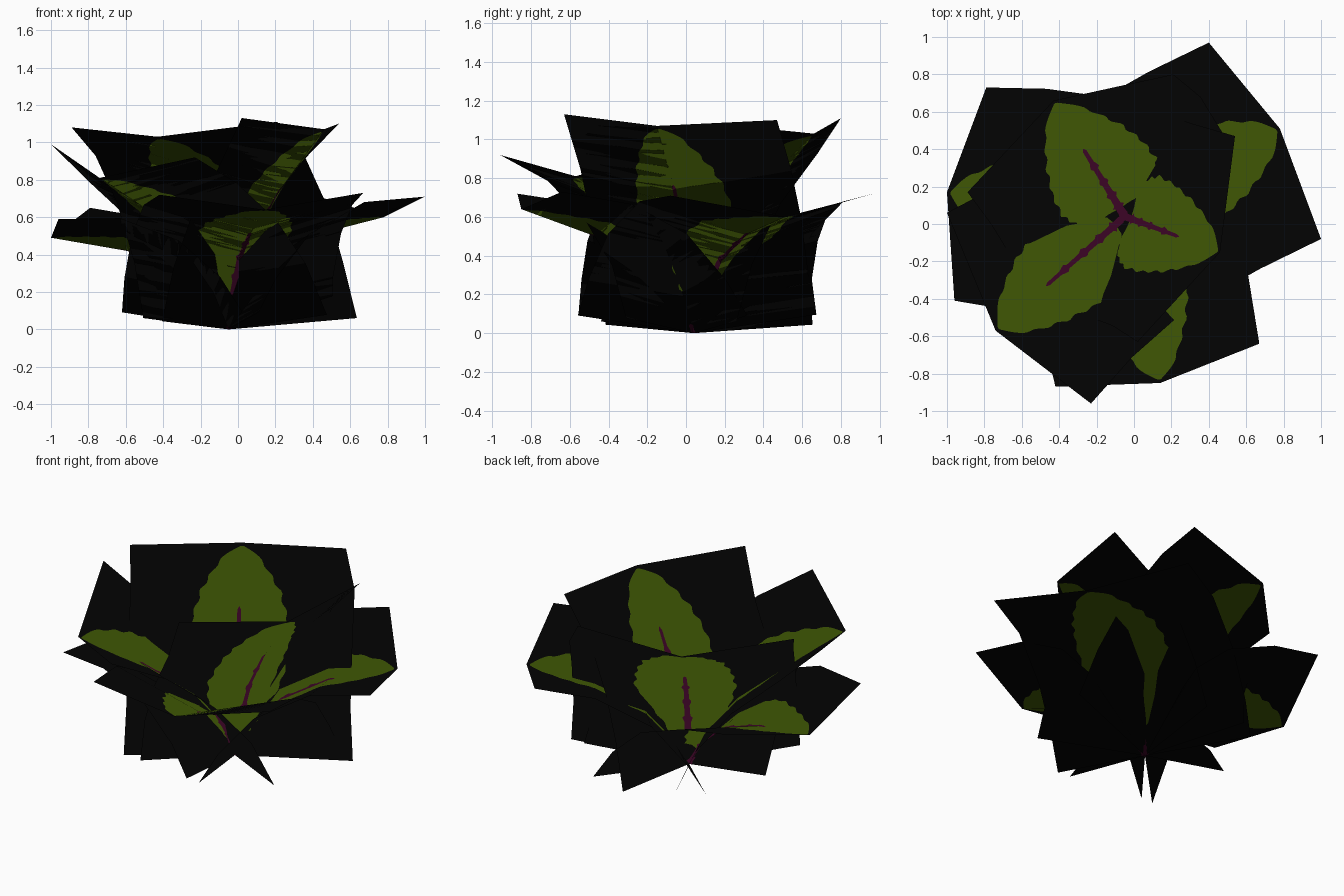
import bpy, bmesh, math
from mathutils import Vector

if "Cube" in bpy.data.objects:
    bpy.data.objects.remove(bpy.data.objects["Cube"])


def material(name, rgb):
    m = bpy.data.materials.new(name)
    m.diffuse_color = (*rgb, 1)
    m.use_nodes = True
    m.node_tree.nodes["Principled BSDF"].inputs["Base Color"].default_value = m.diffuse_color
    return m


MATS = [material("black backing", (0.001, 0.001, 0.001)),
        material("leaf green", (0.050, 0.097, 0.0015)),
        material("vein maroon", (0.046, 0.0015, 0.019))]

ROOT = Vector((-0.05, 0.04, 0))   # all cards meet here
Z = Vector((0, 0, 1))
VEIN_END, LEAF_START = 0.68, 0.13

# tip centre, tip left and right corners, fold line as (radius, height),
# half widths (left, right) at the base and along the middle
CARDS = {
    "upper_leaf_back": ((-.43, .66, 1.03), (-.89, .17, 1.08), (.21, .80, 1.11),
                        ((.10, .28), (.26, .57), (.46, .80)), (.64, .70), (.63, .68)),
    "upper_leaf_left": ((-.74, -.57, .81), (-.23, -.96, .92), (-1.0, .06, .99),
                        ((.12, .25), (.30, .45), (.56, .63)), (.61, .61), (.59, .59)),
    "upper_leaf_right": ((.46, -.15, 1.07), (.54, .47, 1.10), (.02, -.63, 1.13),
                         ((.07, .28), (.16, .52), (.29, .74)), (.59, .55), (.59, .57)),
    "lower_leaf_right": ((.78, .51, .60), (.40, .97, .72), (1.0, -.08, .71),
                         ((.10, .17), (.27, .37), (.55, .51)), (.60, .60), (.61, .60)),
    "lower_leaf_front": ((.14, -.85, .64), (.67, -.64, .73), (-.42, -.87, .72),
                         ((.10, .17), (.27, .37), (.52, .50)), (.60, .55), (.58, .56)),
    "lower_leaf_left": ((-1.0, .17, .49), (-.96, -.41, .59), (-.79, .73, .65),
                        ((.10, .16), (.28, .32), (.55, .42)), (.58, .66), (.58, .62)),
}


def lerp_table(table, t):
    for (a, p), (b, q) in zip(table, table[1:]):
        if t <= b:
            return p + (q - p) * (t - a) / (b - a)
    return table[-1][1]


# Half width of the leaf, as a share of the card's half width
OUTLINE = [(0, .01), (LEAF_START, .01), (.20, .22), (.32, .38), (.46, .45), (.60, .43),
           (.75, .35), (.87, .24), (.95, .13), (.985, .01), (1, .01)]


def leaf_width(t):
    w = lerp_table(OUTLINE, t)
    return w + (0.014 * math.sin(t * 70) if w > .1 else 0)


def vein_width(t):
    if t > VEIN_END:
        return .003
    return .016 + .02 * (1 - t / VEIN_END) + .025 * max(0, math.sin(t * 48)) ** 6


def card_rows(tip, left, right, fold, base_half, mid_half):
    """Rows (left, fold, right) of the V-folded, arched card."""
    tip, left, right = Vector(tip), Vector(left), Vector(right)
    out = Vector((tip.x - ROOT.x, tip.y - ROOT.y, 0))
    reach = out.length
    out.normalize()
    side = Z.cross(out)
    path = [(0, 0), *fold, (reach, tip.z)]
    rows = []
    for i, (r, z) in enumerate(path[:-1]):
        r0, z0 = path[max(i - 1, 0)]
        r1, z1 = path[i + 1]
        tan = Vector((r1 - r0, z1 - z0)).normalized()
        lift = (Z * tan.x - out * tan.y) * .18
        c = ROOT + out * r + Z * z
        hl, hr = mid_half if i else base_half
        rows.append((c + side * hl + lift, c, c - side * hr + lift))
    rows.append((left, tip, right))
    return rows


def build_card(name, spec):
    rows = card_rows(*spec)
    dist = [0]
    for a, b in zip(rows, rows[1:]):
        dist.append(dist[-1] + (b[1] - a[1]).length)
    knots = [d / dist[-1] for d in dist]
    tables = [[(k, row[j]) for k, row in zip(knots, rows)] for j in range(3)]
    ts = sorted({round(i / 60, 4) for i in range(61)} | {round(k, 4) for k in knots})

    bm = bmesh.new()
    grid = []
    for t in ts:
        l, c, r = (lerp_table(tab, t) for tab in tables)
        v = vein_width(t)
        w = max(leaf_width(t), v + .003)
        grid.append([bm.verts.new(c.lerp(l if u > 0 else r, abs(u)))
                     for u in (1, w, v, 0, -v, -w, -1)])
    for i in range(len(ts) - 1):
        mid = (ts[i] + ts[i + 1]) / 2
        for j in range(6):
            f = bm.faces.new((grid[i][j + 1], grid[i + 1][j + 1],
                              grid[i + 1][j], grid[i][j]))
            f.smooth = True
            if j in (2, 3) and mid < VEIN_END:
                f.material_index = 2
            elif 0 < j < 5 and LEAF_START < mid < .985:
                f.material_index = 1
    mesh = bpy.data.meshes.new(name)
    bm.to_mesh(mesh)
    bm.free()
    for m in MATS:
        mesh.materials.append(m)
    # foliage shading: every normal points straight up
    mesh.normals_split_custom_set_from_vertices([(0, 0, 1)] * len(mesh.vertices))
    bpy.context.collection.objects.link(bpy.data.objects.new(name, mesh))


for name, spec in CARDS.items():
    build_card(name, spec)
